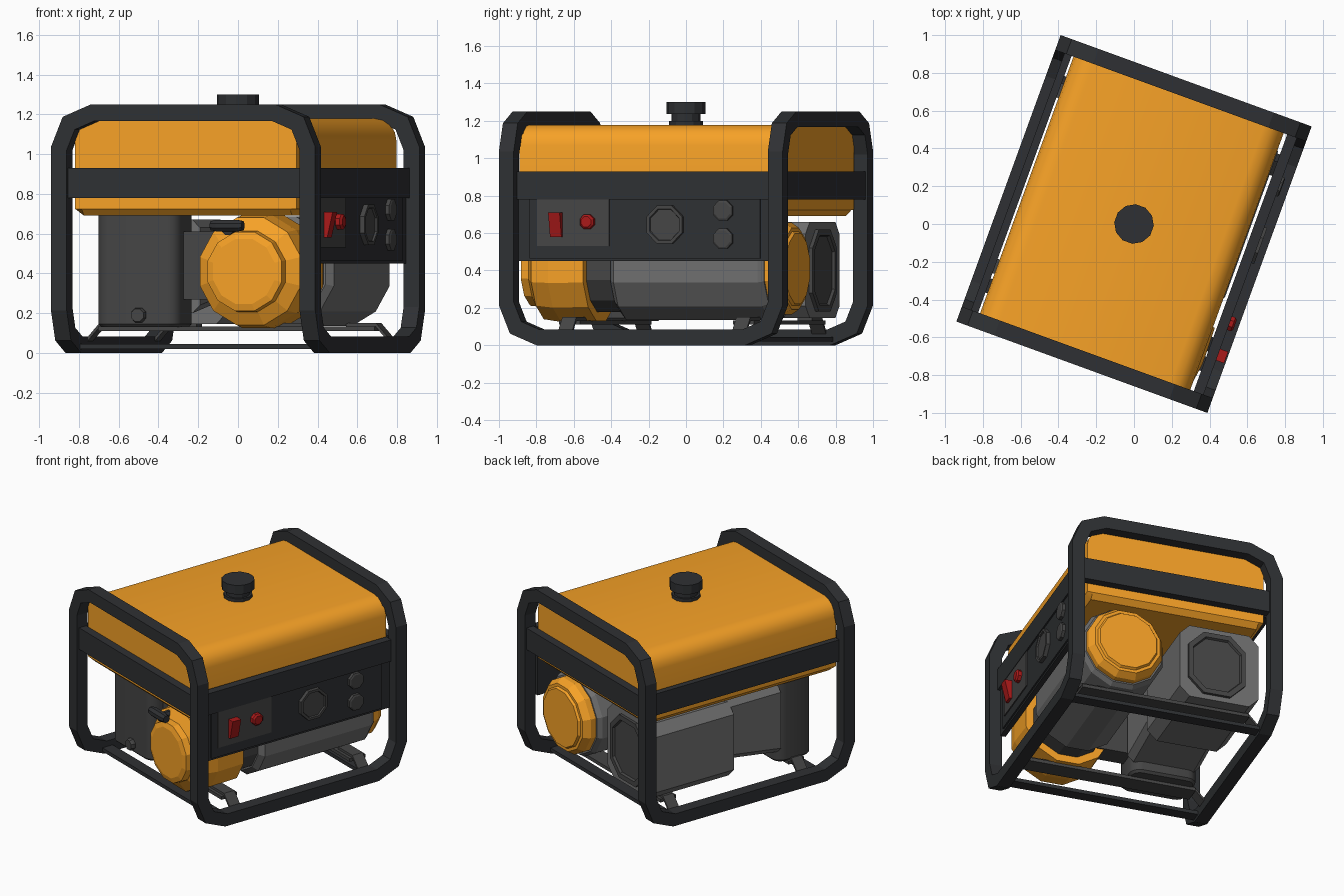
import bpy, bmesh
from math import sin, cos, pi, radians
from mathutils import Vector, Matrix

if "Cube" in bpy.data.objects:
    bpy.data.objects.remove(bpy.data.objects["Cube"])

# The whole machine is turned 20 degrees about z; parts are built in local (u, v, z)
TURN = Matrix.Rotation(radians(-20), 4, 'Z')
COLORS = {'orange': (0.93, 0.36, 0.02), 'black': (0.028, 0.03, 0.033), 'dark': (0.06, 0.06, 0.06),
          'grey': (0.16, 0.16, 0.16), 'red': (0.4, 0.01, 0.01)}
MATS = {}
for key, c in COLORS.items():
    MATS[key] = bpy.data.materials.new(key)
    MATS[key].diffuse_color = (*c, 1)


def loft(name, rings, mat, smooth=None):
    """Skin a list of equal-length point rings and cap both ends."""
    bm = bmesh.new()
    vs = [[bm.verts.new(p) for p in r] for r in rings]
    n = len(rings[0])
    for a, b in zip(vs, vs[1:]):
        for i in range(n):
            j = (i + 1) % n
            bm.faces.new((a[i], a[j], b[j], b[i]))
    bm.faces.new(vs[0])
    bm.faces.new(vs[-1])
    bmesh.ops.recalc_face_normals(bm, faces=bm.faces)
    me = bpy.data.meshes.new(name)
    bm.to_mesh(me)
    bm.free()
    me.materials.append(MATS[mat])
    ob = bpy.data.objects.new(name, me)
    bpy.context.collection.objects.link(ob)
    ob.matrix_world = TURN
    if smooth:
        bpy.ops.object.select_all(action='DESELECT')
        ob.select_set(True)
        bpy.context.view_layer.objects.active = ob
        bpy.ops.object.shade_smooth_by_angle(angle=radians(smooth))
    return ob


def box(name, u0, u1, v0, v1, z0, z1, mat):
    return loft(name, [[(u0, v0, z), (u1, v0, z), (u1, v1, z), (u0, v1, z)] for z in (z0, z1)], mat)


def lathe(name, center, axis, steps, mat, n=12, smooth=None):
    """Round part: steps are (position along axis, radius)."""
    def pt(d, r, k):
        a = 2 * pi * (k + 0.5) / n
        p, q = r * cos(a), r * sin(a)
        c = {'u': (d, p, q), 'v': (p, d, q), 'z': (p, q, d)}[axis]
        return Vector(center) + Vector(c)
    return loft(name, [[pt(d, r, k) for k in range(n)] for d, r in steps], mat, smooth)


def sweep(name, path, b, h, mat):
    """Square tube along a planar path with plane normal b."""
    path, b, rings = [Vector(p) for p in path], Vector(b), []
    for i, p in enumerate(path):
        t0 = (p - path[i - 1]).normalized() if i else (path[1] - p).normalized()
        t1 = (path[i + 1] - p).normalized() if i < len(path) - 1 else t0
        t = (t0 + t1).normalized()
        s = t.cross(b) * h / t.dot(t0)
        rings.append([p + s + b * h, p + s - b * h, p - s - b * h, p - s + b * h])
    return loft(name, rings, mat)


def u_path(w, z_end, z_far, r=0.18):
    """U shape (offset, z) with two-segment rounded corners."""
    s = 1 if z_far > z_end else -1
    half = [(w, z_end)]
    for k in range(3):
        a = k * pi / 4
        half.append((w - r + r * cos(a), z_far - s * r + s * r * sin(a)))
    return half + [(-x, z) for x, z in reversed(half)]


def chamfered(u0, u1, z0, z1, c):
    return [(u0 + c, z0), (u1 - c, z0), (u1, z0 + c), (u1, z1 - c),
            (u1 - c, z1), (u0 + c, z1), (u0, z1 - c), (u0, z0 + c)]


# Tubular frame: hoops over the ends, U-shaped runners along the sides
U, V, H = 0.665, 0.765, 0.042
for s, end, side in ((-1, 'front', 'left'), (1, 'rear', 'right')):
    sweep(end + '_frame_hoop', [(x, s * V, z) for x, z in u_path(U, 0.6, 1.208)], (0, 1, 0), H, 'black')
    sweep(side + '_frame_runner', [(s * U, y, z) for y, z in u_path(V, 0.6, 0.042)], (1, 0, 0), H, 'black')
    # Flat rails around the tank
    box(end + '_rail', -U + H, U - H, s * V - 0.025, s * V + 0.03, 0.78, 0.93, 'black')
    box(side + '_rail', s * 0.635 - 0.02, s * 0.635 + 0.02, -V + H, V - H, 0.78, 0.93, 'black')
    # Low cross bar between runners
    box(end + '_cross_bar', -U, U, s * 0.57 - 0.04, s * 0.57 + 0.04, 0.02, 0.045, 'black')

# Raised engine mounts with slanted legs
for name, v in (('front', -0.46), ('rear', 0.53)):
    for s in (-1, 1):
        loft(name + '_mount_leg', [[(s * u, v + d, z + e) for d, e in
             ((-0.04, 0), (0.04, 0), (0.04, 0.02), (-0.04, 0.02))]
             for u, z in ((0.65, 0.03), (0.56, 0.13), (0.4, 0.13))], 'dark')
    box(name + '_mount_plate', -0.56, 0.56, v - 0.06, v + 0.06, 0.11, 0.133, 'dark')

# Fuel tank: smooth rounded shoulders, chamfered underside
TU, TV, R = 0.592, 0.735, 0.11
prof = [(TU - 0.035, 0.69), (TU, 0.725)]
for k in range(5):
    a = k * pi / 8
    prof.append((TU - R + R * cos(a), 1.178 - R + R * sin(a)))
prof = prof + [(-x, z) for x, z in reversed(prof)]
loft('fuel_tank', [[(x - 0.012, v, max(z, zm)) for x, z in prof] for v, zm in
     ((-TV, 0.724), (-TV + 0.035, 0.69), (TV - 0.035, 0.69), (TV, 0.724))], 'orange', 30)
lathe('fuel_filler_neck', (0, 0, 0), 'z', [(1.17, 0.092), (1.2, 0.092), (1.2, 0.077), (1.24, 0.077)], 'black')
lathe('fuel_cap', (0, 0, 0), 'z', [(1.237, 0.105), (1.3, 0.105)], 'black')

# Engine and alternator on one axis
AX = (0.31, 0, 0.41)
lathe('recoil_cover', AX, 'v', [(-0.37, 0.29), (-0.57, 0.295), (-0.67, 0.28), (-0.71, 0.21),
                                (-0.755, 0.205), (-0.765, 0.17)], 'orange')
lathe('crankcase', AX, 'v', [(-0.4, 0.24), (-0.2, 0.24)], 'dark')
lathe('alternator_body', AX, 'v', [(-0.23, 0.25), (-0.2, 0.285), (0.62, 0.285), (0.65, 0.265)], 'grey')
lathe('alternator_end_cover', AX, 'v', [(0.63, 0.255), (0.69, 0.255), (0.735, 0.225),
                                        (0.735, 0.205), (0.75, 0.195)], 'orange')
loft('engine_block', [[(x, v, z) for x, z in chamfered(-0.56, -0.08, 0.2 + d, 0.67, 0.04)]
                      for v, d in ((-0.34, 0.0), (0.07, 0.06))], 'grey')
box('intake_duct', -0.15, 0.15, -0.5, -0.36, 0.27, 0.61, 'dark')

# Pull-start grip
lathe('starter_grip', (0.22, -0.765, 0.64), 'u', [(-0.085, 0.025), (-0.05, 0.032), (0.05, 0.032), (0.085, 0.025)], 'black', 8)
lathe('starter_grip_stem', (0.22, 0, 0.62), 'v', [(-0.76, 0.03), (-0.56, 0.03)], 'black', 8)

# Air filter housing with rounded uprights
def rounded(u0, u1, v0, v1, r, z):
    pts = []
    for k, (cu, cv) in enumerate(((u1 - r, v1 - r), (u0 + r, v1 - r), (u0 + r, v0 + r), (u1 - r, v0 + r))):
        pts += [(cu + r * cos(a), cv + r * sin(a), z) for a in [(k + j / 4) * pi / 2 for j in range(5)]]
    return pts
loft('air_filter', [rounded(-0.55 + d, -0.11 - d, -0.6 + d, -0.32 - d, 0.07 - d, z) for z, d in
                    ((0.13, 0.015), (0.145, 0), (0.7, 0))], 'dark', 35)
lathe('air_filter_bolt', (-0.31, 0, 0.19), 'v', [(-0.63, 0.035), (-0.615, 0.04), (-0.58, 0.04)], 'dark', 8)

# Muffler box with a recessed round-ended outlet
mu, mz = -0.335, 0.4
oct_ = chamfered(-0.6, -0.07, 0.145, 0.66, 0.065)
loft('muffler', [[(x, v, z) for x, z in oct_] for v in (0.05, 0.655)], 'grey')
outlet = chamfered(-0.19, 0.19, -0.22, 0.22, 0.1)
loft('muffler_outlet', [[(mu + 0.02 + x * k, v, mz + z * k) for x, z in outlet] for v, k in
                        ((0.64, 1), (0.675, 1), (0.675, 0.85), (0.66, 0.82))], 'dark')

# Control panel tucked inside the right-hand posts
box('control_panel', 0.6, 0.635, -0.725, 0.725, 0.45, 0.93, 'black')
box('panel_face', 0.62, 0.645, -0.655, 0.655, 0.465, 0.805, 'black')
box('switch_plate', 0.63, 0.652, -0.61, -0.2, 0.53, 0.78, 'dark')
loft('rocker_switch', [[(0.645, v, 0.58), (0.67, v, 0.58), (0.7, v, 0.71), (0.645, v, 0.71)]
                       for v in (-0.53, -0.465)], 'red')
lathe('stop_button', (0, -0.32, 0.66), 'u', [(0.645, 0.042), (0.675, 0.042), (0.685, 0.03)], 'red', 8)
lathe('main_outlet', (0, 0.12, 0.645), 'u', [(0.635, 0.11), (0.67, 0.11), (0.67, 0.092), (0.66, 0.088)], 'dark', 8)
for i, z in enumerate((0.72, 0.57)):
    lathe('small_outlet_%d' % (i + 1), (0, 0.45, z), 'u', [(0.635, 0.058), (0.665, 0.058), (0.67, 0.047)], 'dark', 8)

for m in bpy.data.materials:
    if m.users and not m.is_grease_pencil:
        m.use_nodes = True
        m.node_tree.nodes["Principled BSDF"].inputs["Base Color"].default_value = m.diffuse_color
